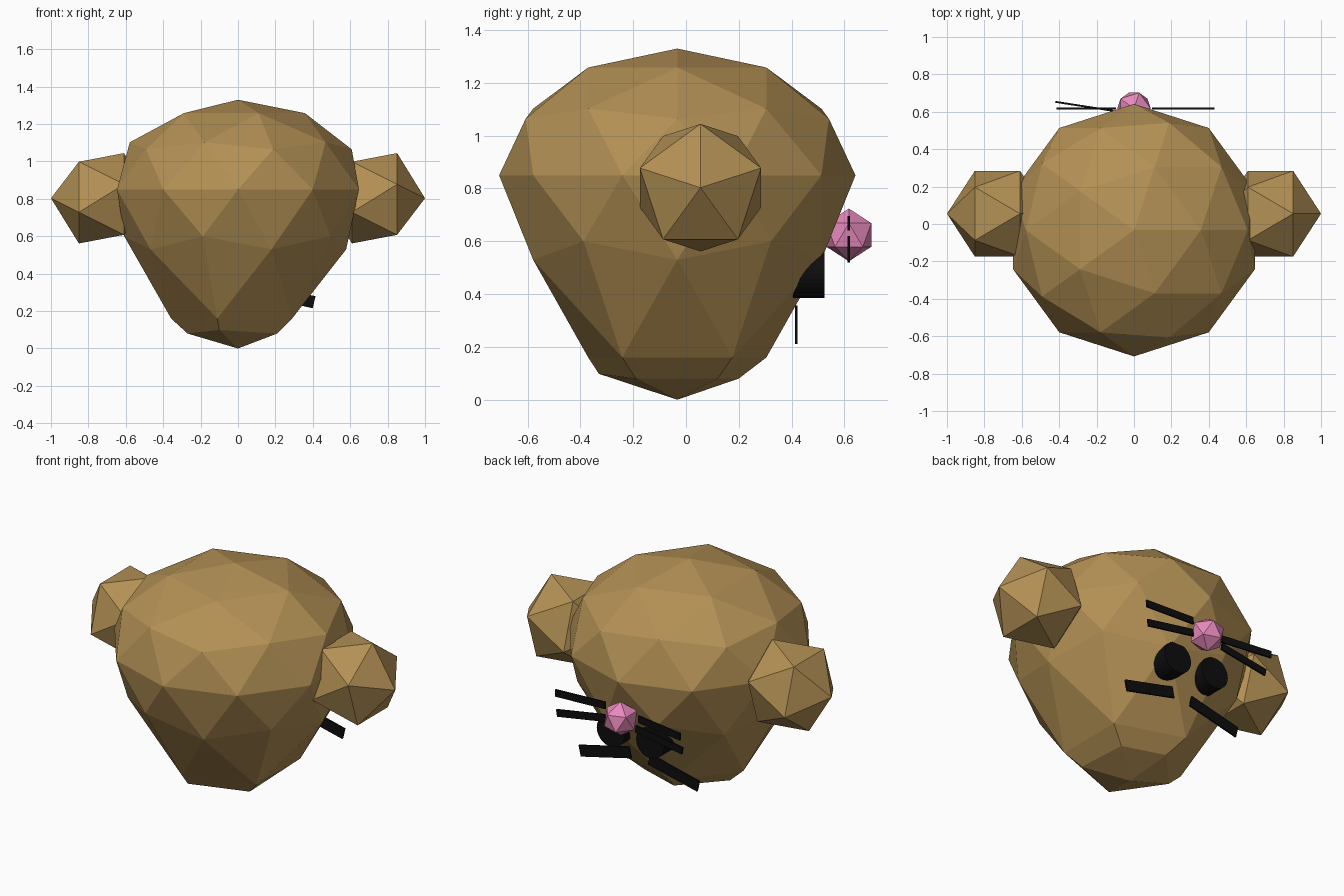
import bpy, bmesh, math
from mathutils import Matrix, Vector

if "Cube" in bpy.data.objects:
    bpy.data.objects.remove(bpy.data.objects["Cube"])


def material(name, rgb):
    m = bpy.data.materials.new(name)
    m.diffuse_color = (*rgb, 1)
    m.use_nodes = True
    m.node_tree.nodes["Principled BSDF"].inputs["Base Color"].default_value = m.diffuse_color
    return m


FUR = material("fur", (0.45, 0.28, 0.09))
PINK = material("pink", (0.80, 0.25, 0.50))
BLACK = material("black", (0.004, 0.004, 0.004))


def finish(bm, name, mat):
    me = bpy.data.meshes.new(name)
    bm.to_mesh(me)
    bm.free()
    me.materials.append(mat)
    ob = bpy.data.objects.new(name, me)
    bpy.context.collection.objects.link(ob)
    return ob


def low_z(t):
    # stretched lower half: unit height -> model height
    pts = [(-1, 0), (-.8507, .16), (-.5257, .53), (-.4472, .60), (0, .85)]
    for (a, za), (b, zb) in zip(pts, pts[1:]):
        if t <= b + 1e-4:
            return za + (zb - za) * (t - a) / (b - a)
    return .85


# Head: faceted ball, dome on top, tapering below
bm = bmesh.new()
bmesh.ops.create_icosphere(bm, subdivisions=2, radius=1)
pole = min(bm.verts, key=lambda v: v.co.z)
fan = list(pole.link_faces)
for v in bm.verts:
    x, y, z = v.co
    v.co = (.68 * x, .675 * y - .033, .85 + .48 * z if z > 0 else low_z(z))
# Chin: extra ring set into the bottom cap
bmesh.ops.inset_region(bm, faces=fan, thickness=.04, use_boundary=True)
ring = [(-.27, -.03, .08), (-.10, -.33, .098), (.21, -.19, .08),
        (.19, .12, .08), (-.06, .20, .08)]
for v in {v for f in fan for v in f.verts}:
    if math.hypot(v.co.x, v.co.y + .033) < .1:
        v.co = (0, -.033, 0)
    else:
        d = Vector((v.co.x, v.co.y + .033)).normalized()
        v.co = max(ring, key=lambda p: d.dot(Vector((p[0], p[1] + .033)).normalized()))
finish(bm, "head", FUR)


def ball(name, loc, r, mat, rot=Matrix()):
    bm = bmesh.new()
    bmesh.ops.create_icosphere(bm, subdivisions=1, radius=r,
                               matrix=Matrix.Translation(loc) @ rot)
    finish(bm, name, mat)


# Ears: plain icosahedra with a point facing sideways
turn = Matrix.Rotation(math.pi, 4, 'X') @ Matrix.Rotation(math.pi / 2, 4, 'Y')
for side, sx in (("right", 1), ("left", -1)):
    ball("ear_" + side, (sx * .73, .055, .803), .27, FUR, turn)

# Nose
ball("nose", (0, .617, .624), .10, PINK)


# Whiskers and cheek strips: thin flat bars between two points
def bar(name, a, b, width, thick=.01):
    a, b = Vector(a), Vector(b)
    d = b - a
    n = d.cross(Vector((0, 0, 1))).normalized()
    w = n.cross(d).normalized()
    rot = Matrix((d.normalized(), n, w)).transposed().to_4x4()
    bm = bmesh.new()
    bmesh.ops.create_cube(bm, size=1, matrix=Matrix.Translation((a + b) / 2) @ rot
                          @ Matrix.Diagonal((d.length, thick, width, 1)))
    bmesh.ops.recalc_face_normals(bm, faces=bm.faces)
    finish(bm, name, BLACK)


bar("whisker_right_upper", (.10, .617, .675), (.43, .617, .662), .042)
bar("whisker_right_lower", (.10, .617, .60), (.42, .617, .545), .042)
bar("whisker_left_upper", (-.11, .605, .645), (-.42, .653, .64), .042)
bar("whisker_left_lower", (-.10, .617, .59), (-.41, .617, .54), .042)
bar("cheek_strip_right", (.075, .417, .325), (.407, .417, .247), .066)
bar("cheek_strip_left", (-.05, .417, .318), (-.375, .417, .243), .066)

# Black round discs below the nose
for side, sx in (("right", 1), ("left", -1)):
    bm = bmesh.new()
    bmesh.ops.create_cone(bm, cap_ends=True, segments=32, radius1=.092, radius2=.092,
                          depth=.2, matrix=Matrix.Translation((sx * .13, .425, .477))
                          @ Matrix.Rotation(math.pi / 2, 4, 'X'))
    finish(bm, "eye_" + side, BLACK)
